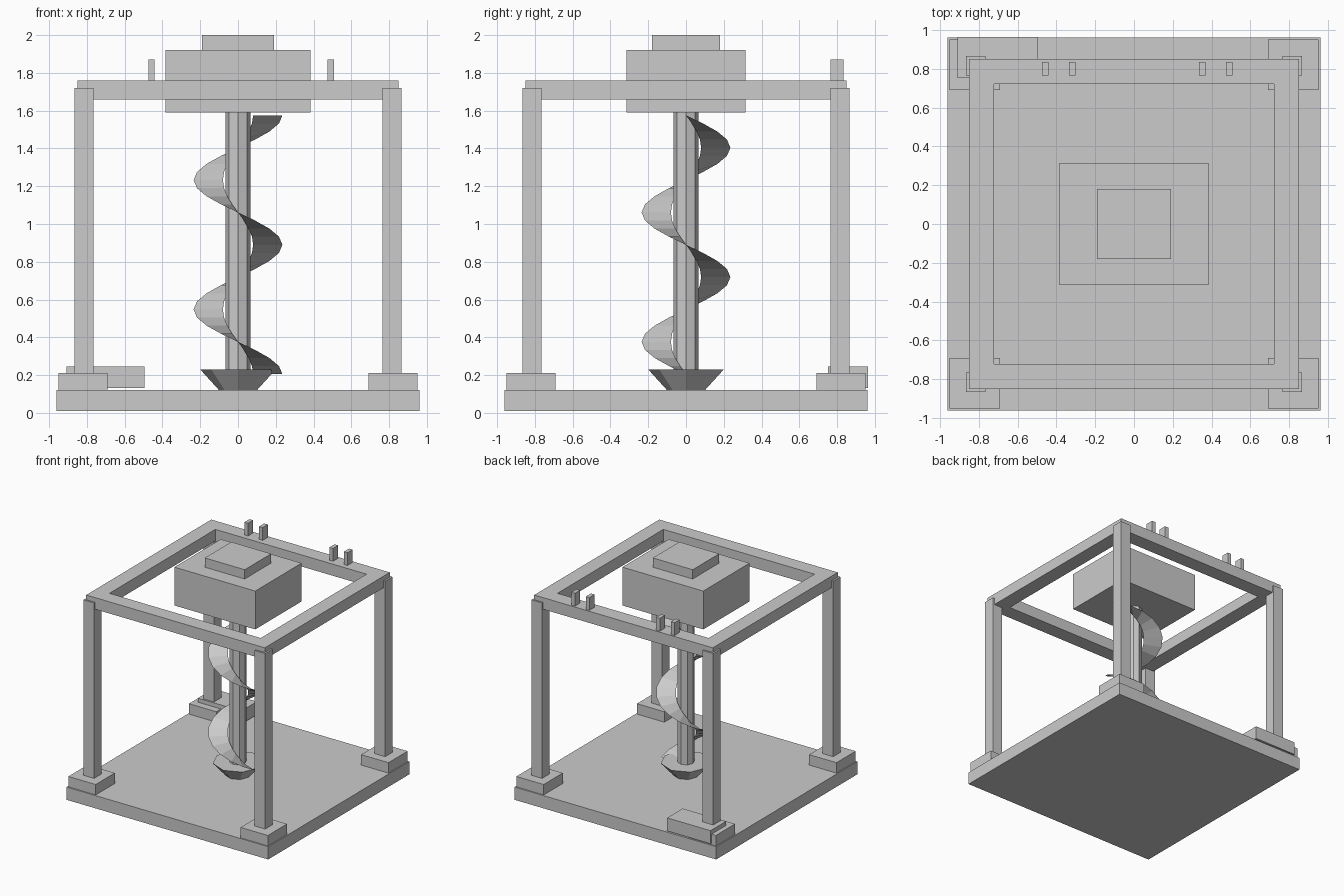
import bpy, bmesh, math

if "Cube" in bpy.data.objects:
    bpy.data.objects.remove(bpy.data.objects["Cube"])


def mesh_object(name, verts, faces):
    me = bpy.data.meshes.new(name)
    me.from_pydata(verts, [], faces)
    ob = bpy.data.objects.new(name, me)
    bpy.context.collection.objects.link(ob)
    return ob


def box(name, x, y, z):
    """Box from (min, max) ranges on each axis."""
    v = [(a, b, c) for c in z for b in y for a in x]
    f = [(0, 2, 3, 1), (4, 5, 7, 6), (0, 1, 5, 4),
         (1, 3, 7, 5), (3, 2, 6, 7), (2, 0, 4, 6)]
    return mesh_object(name, v, f)


def cone(name, r_bottom, r_top, z0, z1, sides=8):
    """Upright faceted cylinder or cone frustum."""
    bm = bmesh.new()
    bmesh.ops.create_cone(bm, cap_ends=True, segments=sides,
                          radius1=r_bottom, radius2=r_top, depth=z1 - z0)
    bmesh.ops.translate(bm, verts=bm.verts, vec=(0, 0, (z0 + z1) / 2))
    me = bpy.data.meshes.new(name)
    bm.to_mesh(me)
    bm.free()
    ob = bpy.data.objects.new(name, me)
    bpy.context.collection.objects.link(ob)
    return ob


def span(sign, a, b):
    return tuple(sorted((sign * a, sign * b)))


# Base plate
box("base_plate", (-0.96, 0.96), (-0.96, 0.96), (0.01, 0.12))

# Corner feet and posts
for sx, side in ((-1, "left"), (1, "right")):
    for sy, end in ((-1, "front"), (1, "back")):
        box(f"{end}_{side}_foot", span(sx, 0.69, 0.95), span(sy, 0.69, 0.95), (0.12, 0.21))
        box(f"{end}_{side}_post", span(sx, 0.765, 0.865), span(sy, 0.765, 0.865), (0.21, 1.72))

# Square top frame: outer and inner loops, joined as one ring
verts = [(sx * r, sy * r, z) for z in (1.66, 1.76) for r in (0.85, 0.72)
         for sx, sy in ((-1, -1), (1, -1), (1, 1), (-1, 1))]
faces = []
for i in range(4):
    j = (i + 1) % 4
    faces += [(i, j, 8 + j, 8 + i), (4 + j, 4 + i, 12 + i, 12 + j),
              (8 + i, 8 + j, 12 + j, 12 + i), (j, i, 4 + i, 4 + j)]
mesh_object("top_frame", verts, faces)

# Pegs on the back beam
for i, x in enumerate((-0.458, -0.318, 0.352, 0.49)):
    box(f"peg_{i + 1}", (x - 0.017, x + 0.017), (0.765, 0.835), (1.76, 1.87))

# Drive housing and its cap
box("drive_housing", (-0.385, 0.385), (-0.315, 0.315), (1.59, 1.92))
box("housing_cap", (-0.19, 0.19), (-0.18, 0.18), (1.92, 2.0))

# Small box at the back left corner
box("corner_box", (-0.908, -0.495), (0.752, 0.963), (0.132, 0.245))

# Central shaft and flared collar
cone("shaft", 0.066, 0.066, 0.12, 1.59)
cone("collar", 0.10, 0.20, 0.12, 0.23)

# Spiral blade: two turns, thin sheet
STEPS, TURNS = 16, 2
n = STEPS * TURNS
verts = []
for i in range(n + 1):
    a = -2 * math.pi * i / STEPS
    z = 0.205 + (1.575 - 0.205) * i / n
    verts += [(r * math.cos(a), r * math.sin(a), z) for r in (0.08, 0.235)]
faces = [(2 * i, 2 * i + 2, 2 * i + 3, 2 * i + 1) for i in range(n)]
mesh_object("spiral_blade", verts, faces)
